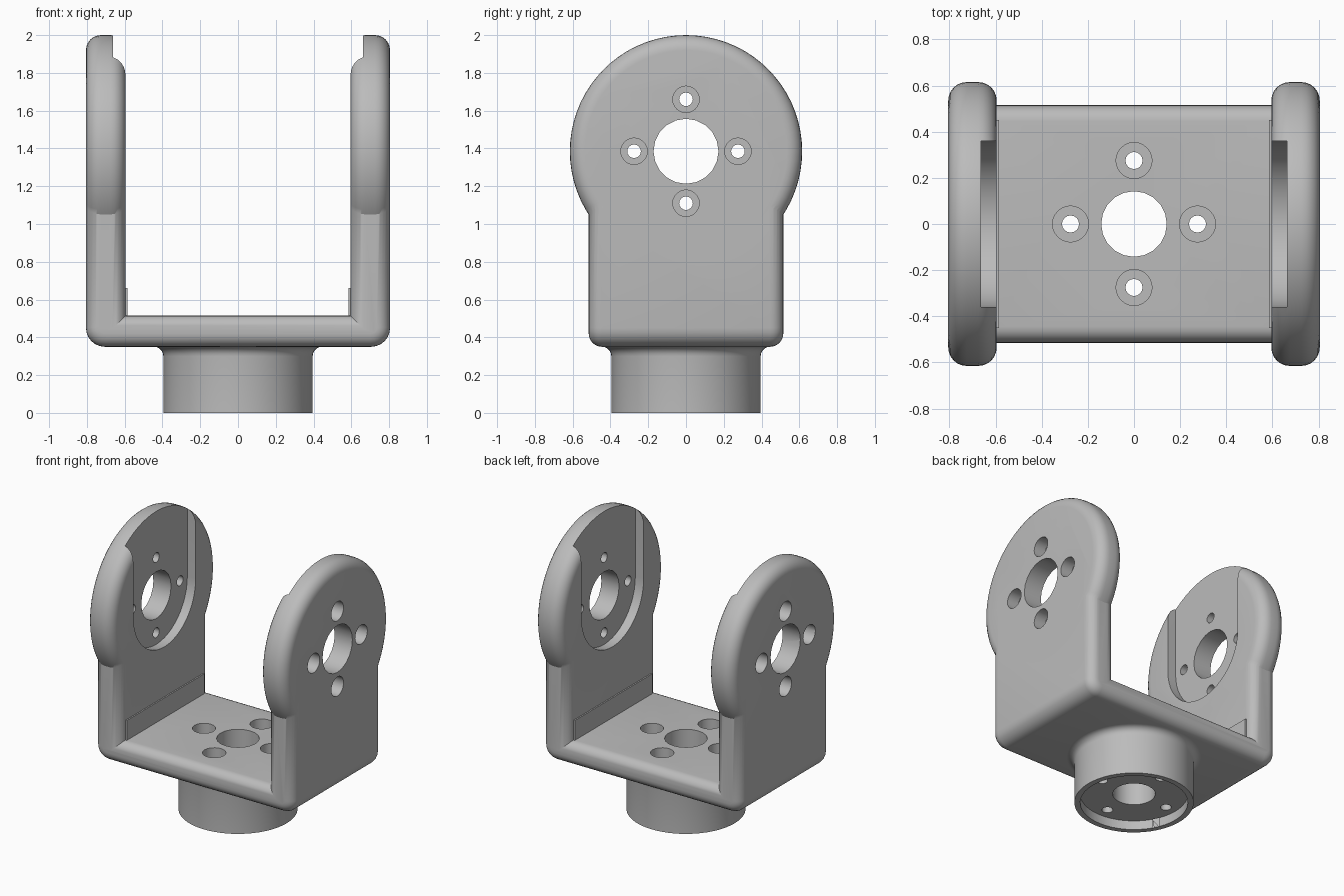
import bpy, bmesh, math
from mathutils import Matrix, Vector

if "Cube" in bpy.data.objects:
    bpy.data.objects.remove(bpy.data.objects["Cube"])

grey = bpy.data.materials.new("light_grey")
grey.diffuse_color = (0.5, 0.5, 0.5, 1)
grey.use_nodes = True
grey.node_tree.nodes["Principled BSDF"].inputs["Base Color"].default_value = grey.diffuse_color

AXIS_Z = 1.385              # height of the pivot axis
X_IN, X_OUT = 0.595, 0.805  # arm faces
HOLE_R = 0.275              # bolt circle radius


def finish(bm, name):
    bmesh.ops.recalc_face_normals(bm, faces=bm.faces)
    me = bpy.data.meshes.new(name)
    bm.to_mesh(me)
    bm.free()
    ob = bpy.data.objects.new(name, me)
    me.materials.append(grey)
    bpy.context.collection.objects.link(ob)
    return ob


def cylinder(name, r, a, b, centre, axis="Z", n=32, bevel=0):
    """Cylinder from a to b along an axis, centred on the other two coordinates."""
    bm = bmesh.new()
    bmesh.ops.create_cone(bm, cap_ends=True, segments=n, radius1=r, radius2=r, depth=abs(b - a))
    if bevel:
        rims = [e for e in bm.edges if abs(e.verts[0].co.z - e.verts[1].co.z) < 1e-5]
        bmesh.ops.bevel(bm, geom=rims, offset=bevel, segments=6, profile=0.5, affect='EDGES')
    mid = (a + b) / 2
    if axis == "X":
        bm.transform(Matrix.Translation((mid, *centre)) @ Matrix.Rotation(math.pi / 2, 4, 'Y'))
    else:
        bm.transform(Matrix.Translation((*centre, mid)))
    return finish(bm, name)


def box(name, lo, hi):
    bm = bmesh.new()
    bmesh.ops.create_cube(bm, size=1)
    lo, hi = Vector(lo), Vector(hi)
    bm.transform(Matrix.Translation((lo + hi) / 2) @ Matrix.Diagonal((*(hi - lo), 1)))
    return finish(bm, name)


def combine(target, tool, op):
    mod = target.modifiers.new(op, 'BOOLEAN')
    mod.operation, mod.solver, mod.object = op, 'EXACT', tool
    bpy.context.view_layer.objects.active = target
    bpy.ops.object.modifier_apply(modifier=mod.name)
    bpy.data.objects.remove(tool)


# U-shaped bracket: base plate and two straight necks, rounded on every long edge
def corner(sx):
    pts = []
    for i in range(7):
        a = math.pi / 2 * i / 6
        pts.append((sx * (X_OUT - 0.1 + 0.1 * math.sin(a)), 0.45 - 0.1 * math.cos(a)))
    return pts


right = corner(1) + [(X_OUT, AXIS_Z), (X_IN, AXIS_Z), (X_IN, 0.515)]
outline = right + [(-x, z) for x, z in reversed(right)]
bm = bmesh.new()
front = bm.faces.new([bm.verts.new((x, -0.515, z)) for x, z in outline])
new = bmesh.ops.extrude_face_region(bm, geom=[front])["geom"]
bmesh.ops.translate(bm, verts=[v for v in new if isinstance(v, bmesh.types.BMVert)], vec=(0, 1.03, 0))
rims = [e for e in bm.edges if abs(e.verts[0].co.y - e.verts[1].co.y) < 1e-5
        and min(v.co.z for v in e.verts) < AXIS_Z - 0.01]
bmesh.ops.bevel(bm, geom=rims, offset=0.07, segments=6, profile=0.5, affect='EDGES')
bracket = finish(bm, "bracket")

# Round arm heads and the thin strips at the inner corners
for s in (-1, 1):
    combine(bracket, cylinder("arm_head", 0.615, s * X_IN, s * X_OUT, (0, AXIS_Z), "X", 72, 0.08), 'UNION')
    xs = sorted((s * 0.585, s * 0.65))
    combine(bracket, box("corner_strip", (xs[0], -0.45, 0.45), (xs[1], 0.45, 0.66)), 'UNION')

# Round foot, turned from a profile with a fillet under the plate
profile = [(0, 0), (0.395, 0)]
profile += [(0.445 - 0.05 * math.cos(a), 0.30 + 0.05 * math.sin(a))
            for a in [math.pi / 2 * i / 5 for i in range(6)]]
profile += [(0.445, 0.40), (0, 0.40)]
bm = bmesh.new()
verts = [bm.verts.new((r, 0, z)) for r, z in profile]
edges = [bm.edges.new(p) for p in zip(verts, verts[1:])]
bmesh.ops.spin(bm, geom=verts + edges, axis=(0, 0, 1), cent=(0, 0, 0), steps=64, angle=2 * math.pi)
bmesh.ops.remove_doubles(bm, verts=bm.verts, dist=1e-4)
combine(bracket, finish(bm, "foot"), 'UNION')


def cut(tool):
    combine(bracket, tool, 'DIFFERENCE')


ring = [(HOLE_R, 0), (-HOLE_R, 0), (0, HOLE_R), (0, -HOLE_R)]

# Pivot recesses, bores and stepped bolt holes in the arms
for s in (-1, 1):
    cut(cylinder("recess", 0.36, s * 0.5, s * 0.662, (0, AXIS_Z), "X", 48))
    xs = sorted((s * 0.5, s * 0.662))
    cut(box("recess_slot", (xs[0], -0.36, AXIS_Z), (xs[1], 0.36, 2.1)))
    cut(cylinder("bore", 0.172, s * 0.5, s * 0.9, (0, AXIS_Z), "X", 20))
    for y, z in ring:
        cut(cylinder("bolt", 0.036, s * 0.5, s * 0.9, (y, AXIS_Z + z), "X", 16))
        cut(cylinder("bolt_head", 0.07, s * 0.715, s * 0.9, (y, AXIS_Z + z), "X", 24))

# Foot recess, bore and stepped bolt holes
cut(cylinder("foot_recess", 0.357, -0.1, 0.066, (0, 0), n=48))
cut(cylinder("foot_bore", 0.142, -0.1, 0.7, (0, 0), n=20))
for x, y in ring:
    cut(cylinder("foot_bolt", 0.037, -0.1, 0.7, (x, y), n=16))
    cut(cylinder("foot_bolt_head", 0.078, 0.13, 0.7, (x, y), n=24))

bpy.ops.object.select_all(action='DESELECT')
bracket.select_set(True)
bpy.context.view_layer.objects.active = bracket
bpy.ops.object.shade_smooth_by_angle(angle=math.radians(30))
